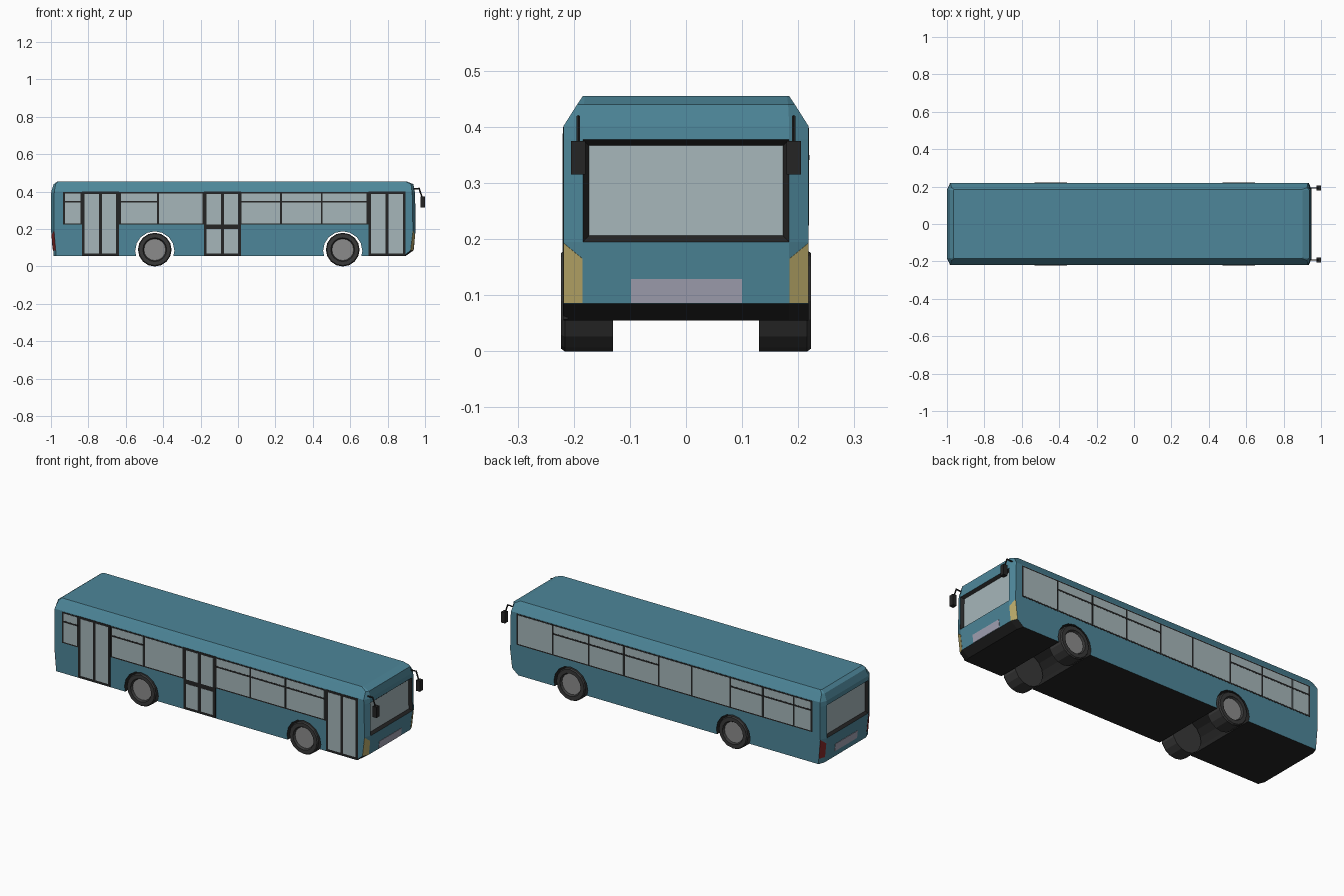
import bpy, bmesh, math
from mathutils import Vector, Matrix

if "Cube" in bpy.data.objects:
    bpy.data.objects.remove(bpy.data.objects["Cube"])


def material(name, rgb):
    m = bpy.data.materials.new(name)
    m.diffuse_color = (*rgb, 1)
    m.use_nodes = True
    m.node_tree.nodes["Principled BSDF"].inputs["Base Color"].default_value = m.diffuse_color
    return m


TEAL = material("teal paint", (0.075, 0.24, 0.32))
DARK = material("dark trim", (0.018, 0.018, 0.018))
GLASS = material("glass", (0.38, 0.47, 0.49))
HUB = material("hub grey", (0.26, 0.26, 0.26))
TYRE = material("tyre", (0.04, 0.04, 0.04))
YELLOW = material("headlight", (0.48, 0.39, 0.14))
RED = material("tail light", (0.22, 0.02, 0.02))
PLATE = material("plate", (0.36, 0.36, 0.45))


def finish(name, bm, *mats):
    bmesh.ops.recalc_face_normals(bm, faces=bm.faces)
    me = bpy.data.meshes.new(name)
    bm.to_mesh(me)
    bm.free()
    for m in mats:
        me.materials.append(m)
    ob = bpy.data.objects.new(name, me)
    bpy.context.collection.objects.link(ob)
    return ob


def add_box(bm, lo, hi):
    lo, hi = Vector(lo), Vector(hi)
    mat = Matrix.Translation((lo + hi) / 2) @ Matrix.Diagonal((*(hi - lo), 1))
    bmesh.ops.create_cube(bm, size=1, matrix=mat)


def add_panel(bm, pts, t=0.002):
    # thin plate centred on a polygon
    pts = [Vector(p) for p in pts]
    n = (pts[1] - pts[0]).cross(pts[2] - pts[0]).normalized() * t
    a = [bm.verts.new(p + n) for p in pts]
    b = [bm.verts.new(p - n) for p in pts]
    bm.faces.new(a)
    bm.faces.new(b[::-1])
    for i in range(len(pts)):
        j = (i + 1) % len(pts)
        bm.faces.new((a[i], b[i], b[j], a[j]))


# Body: stacked plan outlines (z, front, front corner, rear, rear corner, half width, inner half width)
RINGS = [(0.055, 0.895, 0.885, -0.985, -0.972, 0.218, 0.184),
         (0.085, 0.937, 0.922, -0.988, -0.974, 0.218, 0.184),
         (0.195, 0.950, 0.935, -1.000, -0.983, 0.218, 0.184),
         (0.378, 0.947, 0.932, -1.000, -0.983, 0.218, 0.184),
         (0.402, 0.945, 0.930, -0.998, -0.982, 0.218, 0.184),
         (0.440, 0.938, 0.925, -0.985, -0.975, 0.194, 0.182),
         (0.455, 0.900, 0.895, -0.965, -0.960, 0.184, 0.180)]
bm = bmesh.new()
loops = []
for z, f, fc, r, rc, w, i in RINGS:
    loops.append([bm.verts.new((x, y, z)) for x, y in
                  ((f, -i), (f, i), (fc, w), (rc, w), (r, i), (r, -i), (rc, -w), (fc, -w))])
bm.faces.new(loops[0][::-1])
bm.faces.new(loops[-1])
screens = []
for k in range(len(loops) - 1):
    for j in range(8):
        n = (j + 1) % 8
        face = bm.faces.new((loops[k][j], loops[k][n], loops[k + 1][n], loops[k + 1][j]))
        if k == 2 and j in (0, 4):
            screens.append(face)
bmesh.ops.recalc_face_normals(bm, faces=bm.faces)
for face in bm.faces:
    if face.normal.z < -0.3:
        face.material_index = 1
# Recessed windscreen and rear window with dark surround
frame = bmesh.ops.inset_individual(bm, faces=screens, thickness=0.016, depth=-0.014)["faces"]
for face in frame:
    face.material_index = 1
for face in screens:
    face.material_index = 2
body = finish("body", bm, TEAL, DARK, GLASS)

# Wheel arches cut through the body
AXLES = (-0.445, 0.56)
for x in AXLES:
    bm = bmesh.new()
    bmesh.ops.create_cone(bm, cap_ends=True, segments=16, radius1=0.105, radius2=0.105, depth=0.6,
                          matrix=Matrix.Translation((x, 0, 0.083)) @ Matrix.Rotation(math.pi / 2, 4, 'X'))
    cutter = finish("arch_cutter", bm, DARK)
    cutter.hide_render = True
    mod = body.modifiers.new("arch", 'BOOLEAN')
    mod.object = cutter
    mod.solver = 'EXACT'
    mod.material_mode = 'TRANSFER'
    bpy.context.view_layer.objects.active = body
    bpy.ops.object.modifier_apply(modifier=mod.name)
    bpy.data.objects.remove(cutter)

# Wheels: tyre profile (radius, outward y) spun round the axle
N = 16
PROFILE = [(0.06, 0.13), (0.09, 0.13), (0.09, 0.216), (0.085, 0.223), (0.064, 0.223), (0.058, 0.212)]
for x, end in zip(AXLES, ("rear", "front")):
    for s, side in ((-1, "right"), (1, "left")):
        bm = bmesh.new()
        rows = [[bm.verts.new((x + r * math.sin(math.tau * a / N), s * y, 0.09 + r * math.cos(math.tau * a / N)))
                 for a in range(N)] for r, y in PROFILE]
        for p, q in zip(rows, rows[1:]):
            for a in range(N):
                b = (a + 1) % N
                bm.faces.new((p[a], p[b], q[b], q[a]))
        bm.faces.new(rows[0])
        bm.faces.new(rows[-1]).material_index = 1
        finish(f"{end}_{side}_wheel", bm, TYRE, HUB)


def side_boxes(bm, s, x0, x1, z0, z1, out):
    ys = sorted((s * 0.21, s * out))
    add_box(bm, (x0, ys[0], z0), (x1, ys[1], z1))


def window_strip(name, s, edges, bars):
    # dark frame, panes between edges, optional slider bars
    frame, glass = bmesh.new(), bmesh.new()
    side_boxes(frame, s, edges[0] - 0.006, edges[-1] + 0.006, 0.224, 0.398, 0.2188)
    for x0, x1, bar in zip(edges, edges[1:], bars):
        side_boxes(glass, s, x0 + 0.005, x1 - 0.005, 0.231, 0.391, 0.2196)
        if bar:
            side_boxes(frame, s, x0, x1, 0.341, 0.35, 0.2204)
    finish(name + "_frame", frame, DARK)
    finish(name + "_glass", glass, GLASS)


window_strip("right_rear_window", -1, (-0.93, -0.838), (1,))
window_strip("right_middle_windows", -1, (-0.63, -0.428, -0.185), (1, 0))
window_strip("right_front_windows", -1, (0.015, 0.23, 0.448, 0.692), (1, 1, 1))
window_strip("left_windows", 1, (-0.93, -0.82, -0.63, -0.428, -0.19, 0.015, 0.23, 0.448, 0.67, 0.89),
             (1, 1, 1, 0, 0, 1, 1, 1, 0))

# Double doors on the right side
for name, x0, split in (("rear_door", -0.835, 0), ("middle_door", -0.183, 1), ("front_door", 0.697, 0)):
    frame, glass = bmesh.new(), bmesh.new()
    side_boxes(frame, -1, x0, x0 + 0.198, 0.057, 0.4, 0.2194)
    for a in (x0 + 0.014, x0 + 0.107):
        for z0, z1 in ((0.07, 0.2), (0.225, 0.388)) if split else ((0.07, 0.388),):
            side_boxes(glass, -1, a, a + 0.077, z0, z1, 0.2202)
    finish(name + "_frame", frame, DARK)
    finish(name + "_glass", glass, GLASS)

# Corner lights
for name, lo, hi, mat in (("headlights", (0.937, 0.922), (0.950, 0.935), YELLOW),
                          ("tail_lights", (-0.988, -0.974), (-1.0, -0.983), RED)):
    bm = bmesh.new()
    for s in (-1, 1):
        t = 0.72
        add_panel(bm, [(lo[0], s * 0.184, 0.086), (lo[1], s * 0.218, 0.086), (hi[1], s * 0.218, 0.193),
                       (lo[0] + (hi[0] - lo[0]) * t, s * 0.184, 0.165)], 0.001)
    finish(name, bm, mat)

# Number plates, blank
for name, xa, xb in (("front_plate", 0.937, 0.942), ("rear_plate", -0.988, -0.993)):
    bm = bmesh.new()
    add_panel(bm, [(xa, -0.098, 0.086), (xa, 0.1, 0.086), (xb, 0.1, 0.129), (xb, -0.098, 0.129)])
    finish(name, bm, PLATE)

# Wing mirrors on bent arms
for s, side in ((-1, "right"), (1, "left")):
    bm = bmesh.new()
    y = s * 0.192
    path = [(0.925, 0.415), (0.968, 0.417), (0.986, 0.365)]
    for (xa, za), (xb, zb) in zip(path, path[1:]):
        d = Vector((xb - xa, 0, zb - za))
        mat = Matrix.Translation(((xa + xb) / 2, y, (za + zb) / 2)) @ d.to_track_quat('Z', 'Y').to_matrix().to_4x4()
        bmesh.ops.create_cone(bm, cap_ends=True, segments=6, radius1=0.004, radius2=0.004,
                              depth=d.length + 0.004, matrix=mat)
    add_box(bm, (0.977, y - 0.013, 0.315), (1.0, y + 0.013, 0.375))
    finish(side + "_mirror", bm, DARK)
